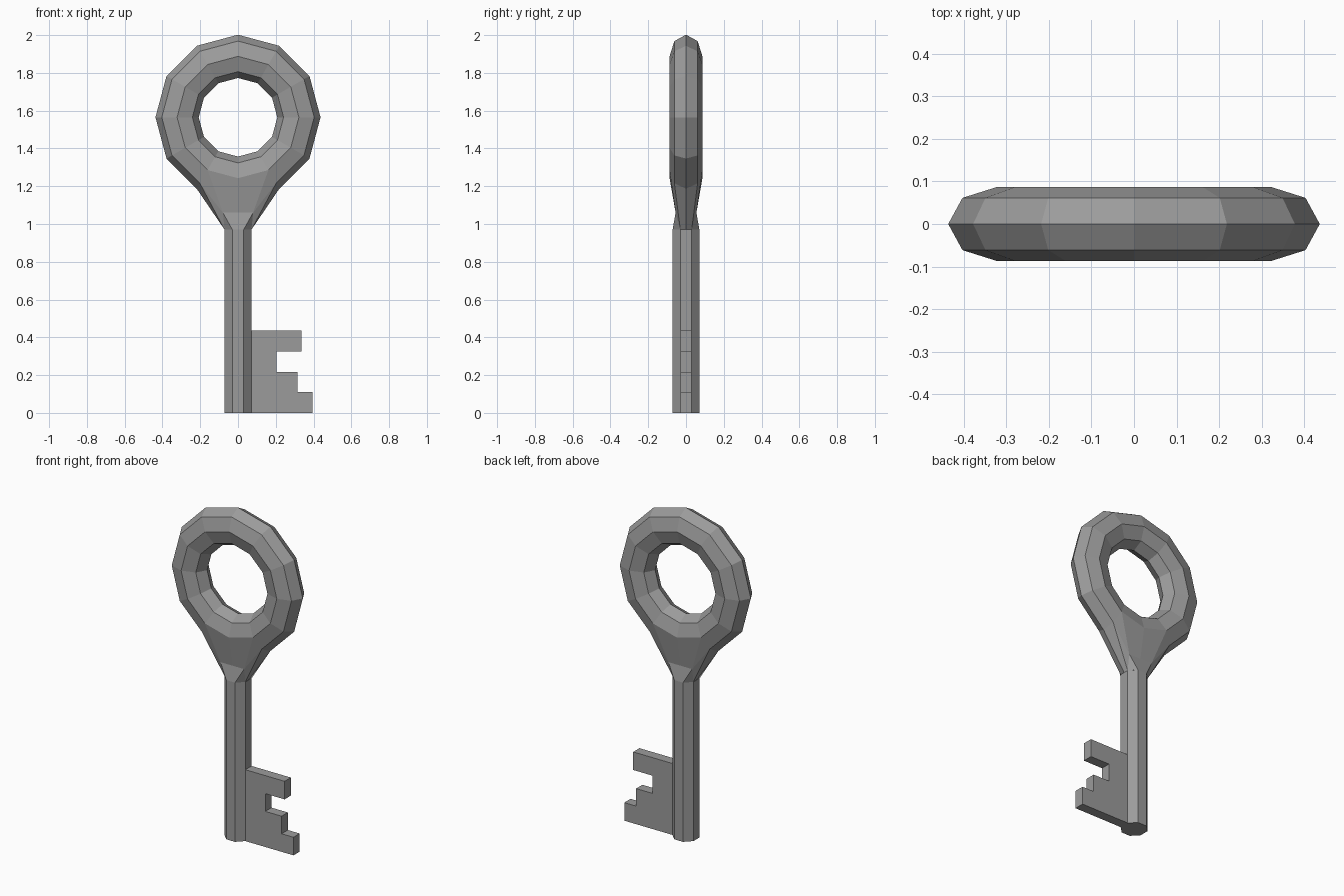
import bpy, bmesh
from math import sin, cos, radians, pi
from mathutils import Vector

if "Cube" in bpy.data.objects:
    bpy.data.objects.remove(bpy.data.objects["Cube"], do_unlink=True)

steel = bpy.data.materials.new("grey steel")
steel.use_nodes = True
GREY = (0.33, 0.33, 0.33, 1)
steel.diffuse_color = GREY
steel.node_tree.nodes["Principled BSDF"].inputs["Base Color"].default_value = GREY

RING_Z = 1.565
SHAFT_TOP = 0.97
HALF, FLAT = 0.071, 0.03        # shaft half width and half facet


def add_object(name, bm):
    mesh = bpy.data.meshes.new(name)
    bm.to_mesh(mesh)
    bm.free()
    mesh.materials.append(steel)
    obj = bpy.data.objects.new(name, mesh)
    bpy.context.collection.objects.link(obj)
    return obj


def ring_point(seg, side):
    """Point on the handle: seg of 12 around the hole, side of 8 around the tube."""
    a, b = seg * pi / 6, side * pi / 4
    r = 0.3225 + 0.1145 * cos(b)
    return Vector((r * cos(a), -0.087 * sin(b), RING_Z + r * sin(a)))


# Handle ring, left open at the bottom where the neck joins
bm = bmesh.new()
grid = [[bm.verts.new(ring_point(s, k)) for k in range(8)] for s in range(12)]
for s in range(12):
    for k in range(8):
        if s in (8, 9) and k in (0, 1, 6, 7):
            continue
        t, m = (s + 1) % 12, (k + 1) % 8
        bm.faces.new((grid[s][k], grid[s][m], grid[t][m], grid[t][k]))
bmesh.ops.recalc_face_normals(bm, faces=bm.faces)
add_object("handle_ring", bm)

# Neck: one quarter, mirrored in x and y
bm = bmesh.new()
rim, edge, face = (bm.verts.new(ring_point(10, k)) for k in range(3))
mid = bm.verts.new(ring_point(9, 2))
waist_mid = bm.verts.new((0, -0.055, 1.06))
waist = bm.verts.new((0.08, -0.055, 1.06))
foot = [bm.verts.new((x, y, SHAFT_TOP)) for x, y in
        ((0, -HALF), (FLAT, -HALF), (HALF, -FLAT), (HALF, 0))]
for loop in ((mid, waist_mid, waist, face), (face, waist, edge),
             (edge, waist, foot[2]), (rim, edge, foot[2], foot[3]),
             (waist_mid, foot[0], foot[1], waist), (waist, foot[1], foot[2])):
    bm.faces.new(loop)
bmesh.ops.recalc_face_normals(bm, faces=bm.faces)
bm.normal_update()
if bm.faces[:][0].normal.y > 0:
    bmesh.ops.reverse_faces(bm, faces=bm.faces)
neck = add_object("neck", bm)
mirror = neck.modifiers.new("Mirror", 'MIRROR')
mirror.use_axis = (True, True, False)

# Octagonal shaft
bpy.ops.mesh.primitive_cylinder_add(
    vertices=8, radius=HALF / cos(pi / 8), depth=SHAFT_TOP,
    location=(0, 0, SHAFT_TOP / 2), rotation=(0, 0, radians(22.5)))
shaft = bpy.context.object
shaft.name = "shaft"
shaft.data.materials.append(steel)

# Toothed bit, a notched profile extruded through its thickness
profile = ((0.06, 0), (0.395, 0), (0.395, 0.11), (0.315, 0.11), (0.315, 0.217),
           (0.205, 0.217), (0.205, 0.325), (0.335, 0.325), (0.335, 0.435), (0.06, 0.435))
bm = bmesh.new()
front = bm.faces.new([bm.verts.new((x, -FLAT, z)) for x, z in profile])
back = bmesh.ops.extrude_face_region(bm, geom=[front])
bmesh.ops.translate(bm, vec=(0, 2 * FLAT, 0),
                    verts=[g for g in back["geom"] if isinstance(g, bmesh.types.BMVert)])
bmesh.ops.recalc_face_normals(bm, faces=bm.faces)
add_object("toothed_bit", bm)
